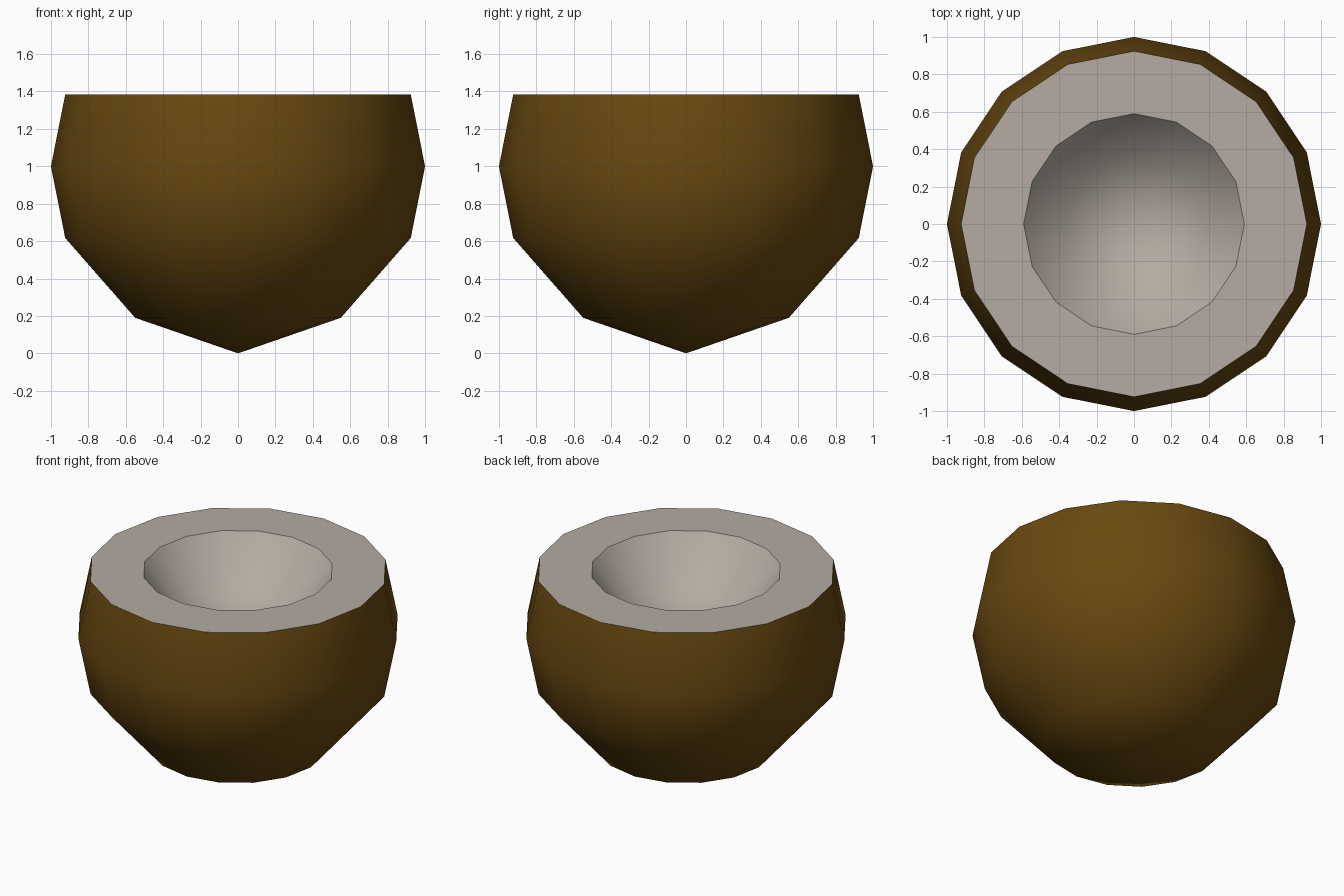
import bpy, math

if "Cube" in bpy.data.objects:
    bpy.data.objects.remove(bpy.data.objects["Cube"])

SIDES = 16


def material(name, rgb):
    m = bpy.data.materials.new(name)
    m.diffuse_color = (*rgb, 1.0)
    m.use_nodes = True
    m.node_tree.nodes["Principled BSDF"].inputs["Base Color"].default_value = m.diffuse_color
    return m


def lathe(name, profile, mat, up):
    """Spin (radius, z) points round z; the last point lies on the axis."""
    verts, faces = [], []
    rings = profile[:-1]
    for r, z in rings:
        for i in range(SIDES):
            a = 2 * math.pi * i / SIDES
            verts.append((r * math.cos(a), r * math.sin(a), z))
    tip = len(verts)
    verts.append((0, 0, profile[-1][1]))
    for k in range(len(rings)):
        for i in range(SIDES):
            j = (i + 1) % SIDES
            a, b = k * SIDES + i, k * SIDES + j
            if k + 1 < len(rings):
                f = (a, b, b + SIDES, a + SIDES)
            else:
                f = (a, b, tip)
            faces.append(f if up else f[::-1])
    mesh = bpy.data.meshes.new(name)
    mesh.from_pydata(verts, [], faces)
    mesh.materials.append(mat)
    obj = bpy.data.objects.new(name, mesh)
    bpy.context.collection.objects.link(obj)
    bpy.ops.object.select_all(action='DESELECT')
    obj.select_set(True)
    bpy.context.view_layer.objects.active = obj
    bpy.ops.object.shade_smooth_by_angle(angle=math.radians(40))
    return obj


brown = material("husk brown", (0.14, 0.067, 0.005))
cream = material("flesh grey", (0.46, 0.41, 0.36))

# Outer husk, from the cut rim down to the pointed base
lathe("outer_husk",
      [(0.924, 1.383), (1.0, 1.0), (0.924, 0.617), (0.55, 0.19), (0, 0)],
      brown, up=False)

# Flat cut rim and the hollow inside it
lathe("inner_flesh",
      [(0.924, 1.383), (0.59, 1.383), (0.36, 1.10), (0, 0.97)],
      cream, up=True)
